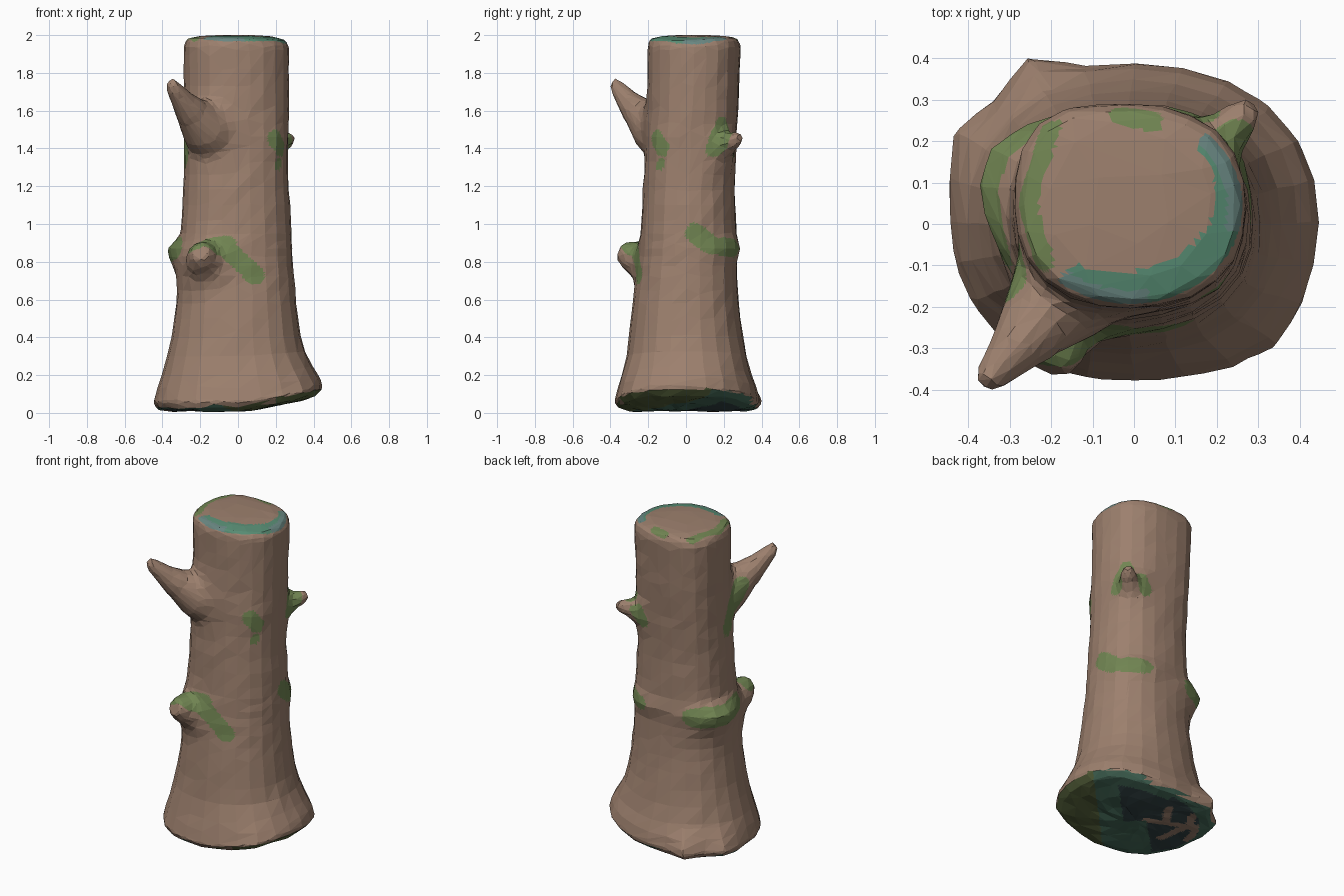
import bpy, bmesh, math, random
from mathutils import Vector

if "Cube" in bpy.data.objects:
    bpy.data.objects.remove(bpy.data.objects["Cube"])

random.seed(4)
SIDES = 24


def material(name, rgb):
    m = bpy.data.materials.new(name)
    m.diffuse_color = (*rgb, 1)
    m.use_nodes = True
    m.node_tree.nodes["Principled BSDF"].inputs["Base Color"].default_value = m.diffuse_color
    return m


MATS = [material("bark_brown", (0.335, 0.216, 0.155)),
        material("moss_green", (0.165, 0.235, 0.085)),
        material("lichen_teal", (0.095, 0.260, 0.170)),
        material("lichen_blue_grey", (0.14, 0.24, 0.22)),
        material("rot_dark", (0.034, 0.058, 0.062)),
        material("under_olive", (0.095, 0.125, 0.045)),
        material("under_teal", (0.060, 0.145, 0.100))]
BARK, MOSS, TEAL, BLUE, DARK, OLIVE, UTEAL = range(7)

# Moss patches as capsules: start, end, radius
MOSS_PATCHES = [
    ((-.24, -.29, .90), (-.06, -.28, .89), .060),
    ((-.05, -.27, .86), (.09, -.25, .73), .052),
    ((-.34, -.06, .88), (-.36, .10, .86), .065),
    ((-.36, .10, .86), (-.22, .28, .86), .065),
    ((.28, .05, .95), (.28, .14, .89), .055),
    ((.24, .20, .88), (.14, .29, .87), .052),
    ((.20, -.16, 1.45), (.24, -.14, 1.40), .050),
    ((.22, -.15, 1.31), (.23, -.14, 1.32), .030),
    ((.29, .15, 1.39), (.24, .21, 1.52), .055),
    ((.17, .30, 1.48), (.13, .29, 1.38), .055),
    ((-.29, -.02, 1.36), (-.31, -.13, 1.58), .060),
    ((-.20, .23, 1.975), (-.255, .05, 1.975), .025),
    ((-.255, .05, 1.975), (-.215, -.09, 1.975), .025),
    ((-.03, .265, 1.985), (.04, .25, 1.985), .028)]
# Bark-coloured veins on the underside
VEINS = [((-.42, .22), (-.05, .05)), ((-.27, .15), (-.24, -.05)),
         ((-.15, .10), (-.06, .24)), ((-.32, .18), (-.38, .02)),
         ((-.28, .15), (-.22, .27))]
# Branch roots where the joint is blended: centre, radius
ROOTS = [((-.15, -.15, 1.50), .20), ((-.16, -.22, .80), .115), ((.20, .20, 1.41), .085)]


def seg_dist(p, a, b):
    a, b = Vector(a), Vector(b)
    t = max(0, min(1, (p - a).dot(b - a) / (b - a).length_squared))
    return (p - a - (b - a) * t).length


def paint(bm):
    for f in bm.faces:
        p = f.calc_center_median()
        f.material_index = BARK
        if any(seg_dist(p, a, b) < r for a, b, r in MOSS_PATCHES):
            f.material_index = MOSS
        # lichen crescent on the cut top
        if p.z > 1.93:
            u, v = (p.x + .01) / .28, (p.y - .045) / .245
            r, ang = math.hypot(u, v), math.degrees(math.atan2(v, u))
            inner = .61 + abs(ang + 65) * .0019
            if -130 < ang < 48 and inner < r < .97:
                f.material_index = BLUE if (ang > -15 or ang < -80) and r > .84 else TEAL
        # rotten underside, graded from front right to back left
        if p.z < .17 and f.normal.z < (-.35 if p.x > .2 else -.65):
            d = (p.x - p.y) / 1.414
            rim = math.hypot(p.x / .44, p.y / .38)
            q = Vector((p.x, p.y))
            if d > .2:
                f.material_index = OLIVE
            elif d > (.06 if p.x + p.y > 0 else -.07) or rim > (.8 if p.x > 0 else .9):
                f.material_index = UTEAL
            elif any(seg_dist(q, a, b) < .024 for a, b in VEINS):
                f.material_index = BARK
            else:
                f.material_index = DARK


def loft(bm, rings):
    """Skin closed rings into bm, closing both ends with a fan."""
    rows = [[bm.verts.new(p) for p in ring] for ring in rings]
    n, faces = len(rows[0]), []
    for a, b in zip(rows, rows[1:]):
        for i in range(n):
            j = (i + 1) % n
            faces.append(bm.faces.new((a[i], a[j], b[j], b[i])))
    for row in (rows[0], rows[-1]):
        c = bm.verts.new(sum((v.co for v in row), Vector()) / n)
        for i in range(n):
            faces.append(bm.faces.new((row[i], row[(i + 1) % n], c)))
    bmesh.ops.recalc_face_normals(bm, faces=faces)


# Trunk profile: z, xmin, xmax, ymin, ymax
PROFILE = [(.03, -.435, .425, -.37, .375), (.055, -.445, .45, -.382, .39),
           (.12, -.43, .435, -.365, .378), (.2, -.403, .398, -.342, .347),
           (.3, -.375, .357, -.317, .322), (.4, -.352, .332, -.302, .302),
           (.6, -.324, .307, -.277, .277), (.8, -.309, .289, -.252, .267),
           (1., -.299, .282, -.237, .267), (1.2, -.288, .268, -.227, .258),
           (1.4, -.284, .265, -.212, .264), (1.6, -.282, .269, -.203, .275),
           (1.8, -.287, .271, -.202, .282), (1.93, -.288, .272, -.202, .287)]
# Knotty bulges: angle, z, amount, angular width, width above, width below
BULGES = [(157, .87, .080, 34, .05, .12), (60, .88, .03, 30, .05, .07),
          (123, .05, .075, 10, .10, .10), (153, .05, .05, 11, .10, .10),
          (315, .05, .025, 15, .1, .1), (315, 1.45, .012, 25, .07, .1),
          (242, 1.54, .055, 26, .10, .14), (237, .80, .072, 25, .09, .12),
          (46, 1.42, .045, 18, .07, .09), (132, 1.95, .022, 25, .5, .8)]


def extents(z):
    for a, b in zip(PROFILE, PROFILE[1:]):
        if z <= b[0]:
            t = max(0, (z - a[0]) / (b[0] - a[0]))
            return [u + (v - u) * t for u, v in zip(a[1:], b[1:])]
    return PROFILE[-1][1:]


def trunk_ring(z, scale=1.0, z_at=None, jitter=.003):
    x0, x1, y0, y1 = extents(z)
    cx, cy = (x0 + x1) / 2, (y0 + y1) / 2
    ring = []
    for i in range(SIDES):
        t = 2 * math.pi * i / SIDES
        k = .012 * math.sin(2 * t) ** 2
        for ang, bz, amt, wa, up, down in BULGES:
            da = (math.degrees(t) - ang + 180) % 360 - 180
            dz = (z - bz) / (up if z > bz else down)
            k += amt * math.exp(-(da / wa) ** 2 - dz * dz)
        k += random.uniform(-jitter, jitter)
        x = cx + ((x1 - x0) / 2 + k) * scale * math.cos(t)
        y = cy + ((y1 - y0) / 2 + k) * scale * math.sin(t)
        h = z if z_at is None else z_at
        # the foot rises toward the right, the cut top falls off to the front right
        h += max(0, x - .05) * .21 * max(0, 1 - z / .5)
        if z_at and z_at > 1.9:
            h -= .09 * max(0, x * .9 - (y - .045) * .4 - .12)
        if z < .04:
            h += random.uniform(-.008, .008)
        ring.append(Vector((x, y, h)))
    return ring


def branch(bm, stations, sides=12):
    """Tapered tube through (centre, radius) stations."""
    pts = [Vector(s[0]) for s in stations]
    axis = (pts[-1] - pts[0]).normalized()
    side = axis.cross(Vector((0, 0, 1))).normalized()
    up = side.cross(axis)
    loft(bm, [[p + r * (side * math.cos(2 * math.pi * i / sides)
                        + up * math.sin(2 * math.pi * i / sides)) for i in range(sides)]
              for p, (_, r) in zip(pts, stations)])


bm = bmesh.new()
# Trunk
levels = [.055, .09, .13, .2, .3, .4, .5, .58, .65, .72, .78, .83, .87, .91, .95,
          1.02, 1.1, 1.18, 1.26, 1.33, 1.4, 1.46, 1.53, 1.6, 1.66, 1.73, 1.82, 1.9, 1.935]
rings = [trunk_ring(.03, s, .012) for s in (.2, .4, .6, .8)] + [trunk_ring(.03, .97, .022)]
rings += [trunk_ring(z) for z in levels]
rings += [trunk_ring(1.93, s, z, .002) for s, z in
          ((.975, 1.964), (.91, 1.984), (.7, 1.995), (.35, 2.0))]
loft(bm, rings)
# Long upper branch, cut stub and small twig, rooted in the bulges
branch(bm, [((-.07, -.02, 1.42), .18), ((-.175, -.17, 1.515), .138),
            ((-.24, -.245, 1.585), .094), ((-.285, -.30, 1.64), .066),
            ((-.343, -.365, 1.722), .040), ((-.357, -.383, 1.752), .024)])
branch(bm, [((-.13, -.08, .76), .15), ((-.165, -.22, .80), .120),
            ((-.19, -.285, .825), .087), ((-.197, -.33, .845), .062),
            ((-.20, -.35, .852), .044)])
branch(bm, [((.14, .13, 1.38), .10), ((.20, .20, 1.415), .075),
            ((.245, .243, 1.438), .050), ((.272, .272, 1.453), .034),
            ((.284, .285, 1.46), .022)])

me = bpy.data.meshes.new("tree_trunk")
bm.to_mesh(me)
bm.free()
trunk = bpy.data.objects.new("tree_trunk", me)
bpy.context.collection.objects.link(trunk)


def bake(ob):
    """Replace the mesh by its modified result."""
    dg = bpy.context.evaluated_depsgraph_get()
    ob.data = bpy.data.meshes.new_from_object(ob.evaluated_get(dg))
    ob.modifiers.clear()


# Fuse everything into one skin
mod = trunk.modifiers.new("fuse", 'REMESH')
mod.mode, mod.voxel_size = 'VOXEL', .015
bake(trunk)

# Blend the branch roots into the trunk
bm = bmesh.new()
bm.from_mesh(trunk.data)
soft = [v for v in bm.verts if any((v.co - Vector(c)).length < r for c, r in ROOTS)]
for _ in range(14):
    bmesh.ops.smooth_vert(bm, verts=soft, factor=.5, use_axis_x=True, use_axis_y=True, use_axis_z=True)
bm.to_mesh(trunk.data)
bm.free()

# Low-poly facets
mod = trunk.modifiers.new("facets", 'DECIMATE')
mod.ratio = 2200 / (2 * len(trunk.data.polygons))
bake(trunk)

# Fine flat grid so the painted borders are crisp
bm = bmesh.new()
bm.from_mesh(trunk.data)
bmesh.ops.subdivide_edges(bm, edges=bm.edges[:], cuts=4, use_grid_fill=True)
bm.normal_update()
paint(bm)
for f in bm.faces:
    f.smooth = False
trunk.data.materials.clear()
for m in MATS:
    trunk.data.materials.append(m)
bm.to_mesh(trunk.data)
bm.free()
